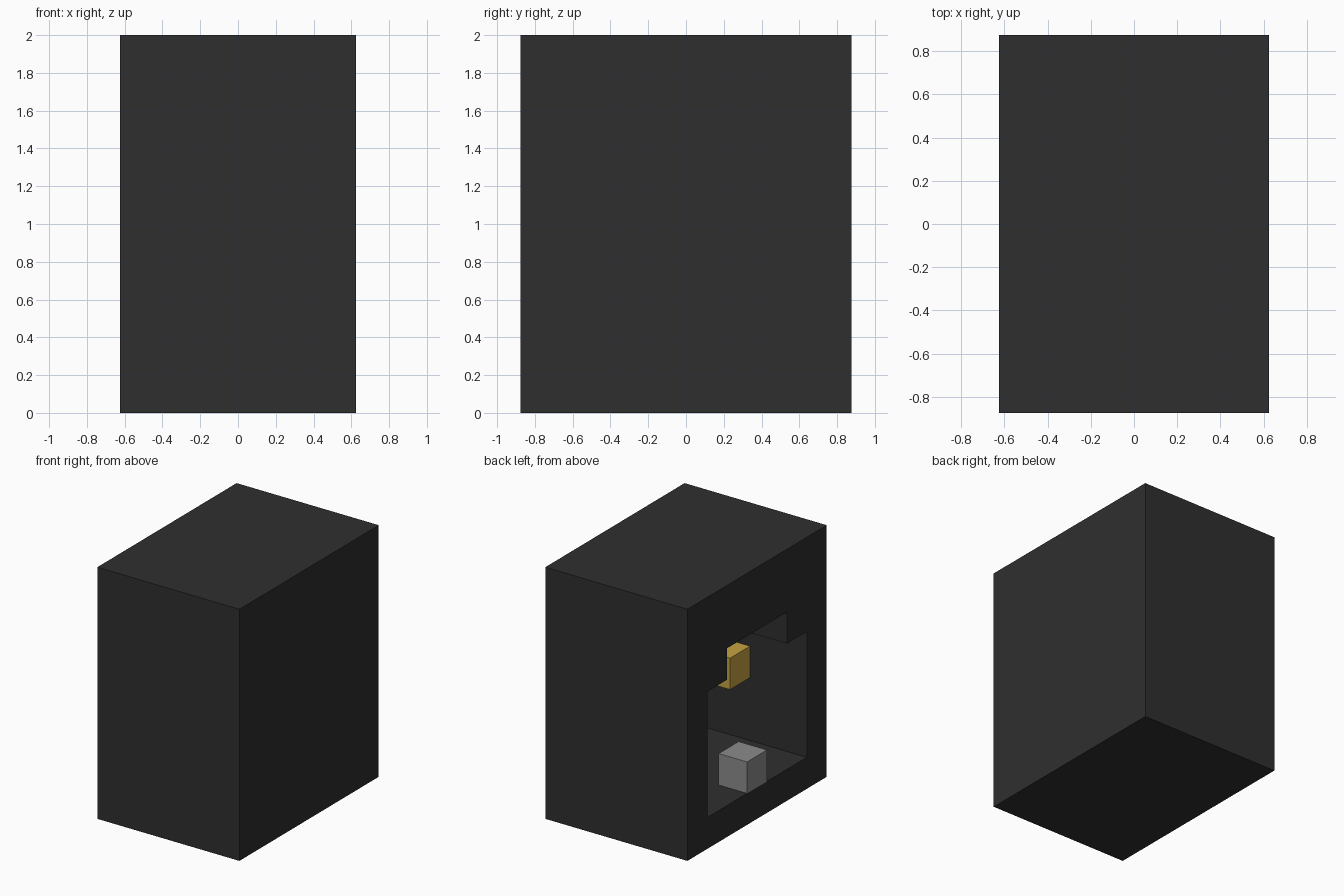
import bpy
import bmesh

start = bpy.data.objects.get("Cube")
if start:
    bpy.data.objects.remove(start, do_unlink=True)

U = 0.25  # everything sits on a quarter-unit grid


def material(name, rgb):
    mat = bpy.data.materials.new(name)
    mat.use_nodes = True
    mat.diffuse_color = (*rgb, 1)
    bsdf = next(n for n in mat.node_tree.nodes if n.type == 'BSDF_PRINCIPLED')
    bsdf.inputs["Base Color"].default_value = (*rgb, 1)
    return mat


def extrude_profile(name, outline, x0, x1, mat):
    """Extrude a (y, z) outline along x; all sizes in grid units."""
    bm = bmesh.new()
    face = bm.faces.new([bm.verts.new((x0 * U, y * U, z * U)) for y, z in outline])
    ext = bmesh.ops.extrude_face_region(bm, geom=[face])
    moved = [v for v in ext["geom"] if isinstance(v, bmesh.types.BMVert)]
    bmesh.ops.translate(bm, verts=moved, vec=((x1 - x0) * U, 0, 0))
    bmesh.ops.recalc_face_normals(bm, faces=bm.faces)
    mesh = bpy.data.meshes.new(name)
    bm.to_mesh(mesh)
    bm.free()
    obj = bpy.data.objects.new(name, mesh)
    bpy.context.collection.objects.link(obj)
    mesh.materials.append(mat)
    return obj


def block(name, x, y, z, mat):
    """Box spanning the given (min, max) pairs in grid units."""
    outline = [(y[0], z[0]), (y[1], z[0]), (y[1], z[1]), (y[0], z[1])]
    return extrude_profile(name, outline, *x, mat)


charcoal = material("charcoal", (0.028, 0.028, 0.028))
grey = material("grey", (0.26, 0.26, 0.26))
gold = material("gold", (0.56, 0.36, 0.055))

# Outer casing
casing = block("casing", (-2.5, 2.5), (-3.5, 3.5), (0, 8), charcoal)

# Stepped chamber, open on one side
half = [(2.5, 1), (2.5, 5), (1.5, 5), (1.5, 6)]
outline = half + [(-y, z) for y, z in reversed(half)]
cutter = extrude_profile("chamber_cutter", outline, -3, 1.5, charcoal)
cutter.hide_render = True

cut = casing.modifiers.new("chamber", 'BOOLEAN')
cut.operation = 'DIFFERENCE'
cut.solver = 'EXACT'
cut.object = cutter
bpy.context.view_layer.objects.active = casing
bpy.ops.object.modifier_apply(modifier=cut.name)
bpy.data.objects.remove(cutter, do_unlink=True)

# Blocks inside the chamber: one on the floor, one on the side wall
block("floor_block", (-2.5, -1.5), (-0.5, 0.5), (1, 2), grey)
block("wall_block", (-0.5, 0.5), (-2.5, -1.5), (3, 4), gold)
